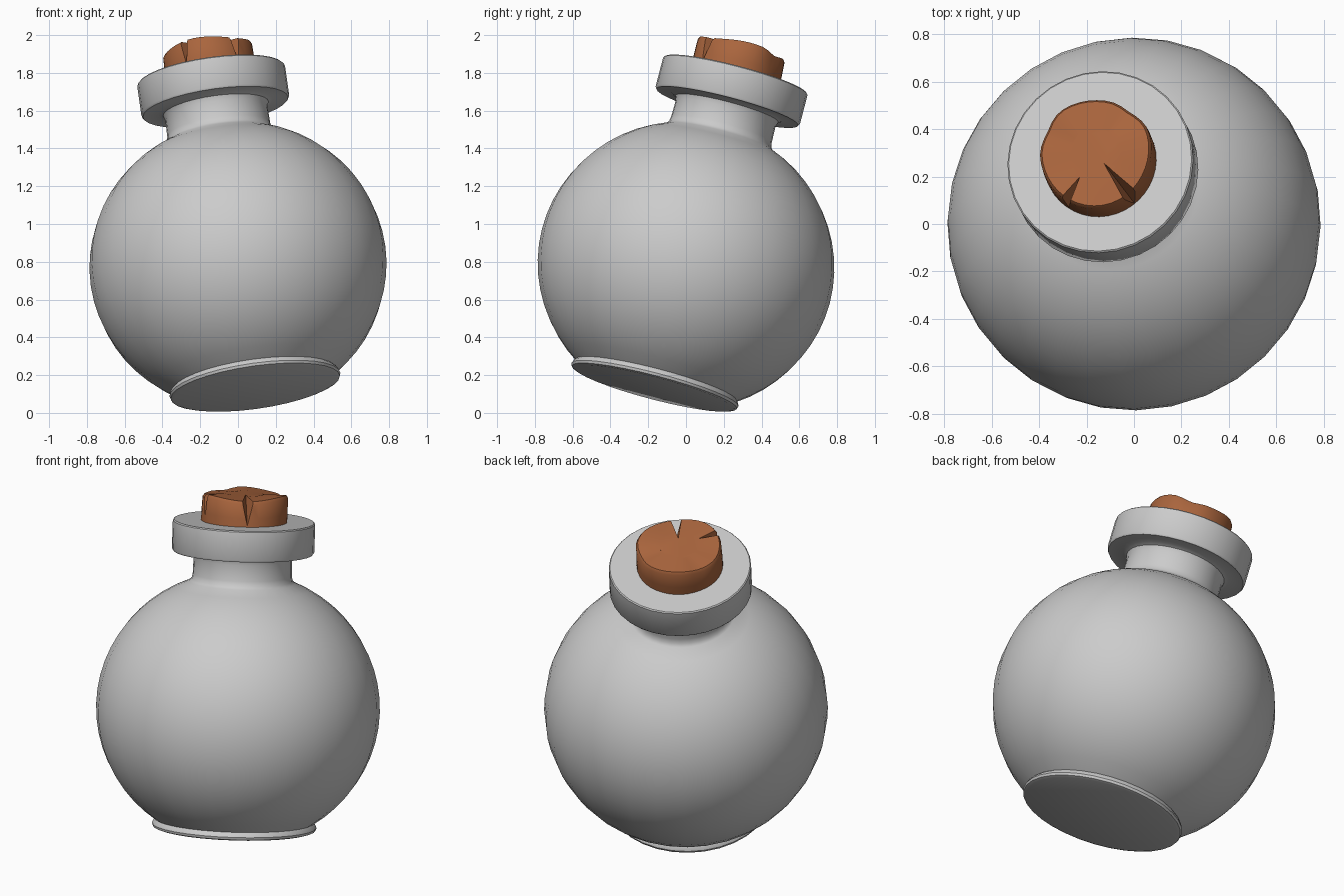
import bpy, bmesh
from math import sin, cos, pi, sqrt, radians
from mathutils import Vector, Matrix

if "Cube" in bpy.data.objects:
    bpy.data.objects.remove(bpy.data.objects["Cube"])

# Everything is built upright around the body centre, then tilted
AXIS = Vector((-0.136, 0.25, 0.959)).normalized()
TILT = Matrix.Translation((0, 0, 0.78)) @ \
    Vector((0, 0, 1)).rotation_difference(AXIS).to_matrix().to_4x4()


def material(name, colour):
    m = bpy.data.materials.new(name)
    m.use_nodes = True
    m.diffuse_color = (*colour, 1)
    m.node_tree.nodes["Principled BSDF"].inputs["Base Color"].default_value = (*colour, 1)
    return m


def make_object(name, bm, mat=None):
    bmesh.ops.recalc_face_normals(bm, faces=bm.faces)
    mesh = bpy.data.meshes.new(name)
    bm.to_mesh(mesh)
    bm.free()
    ob = bpy.data.objects.new(name, mesh)
    bpy.context.collection.objects.link(ob)
    ob.matrix_world = TILT
    if mat:
        mesh.materials.append(mat)
    return ob


def smooth(ob, degrees):
    bpy.ops.object.select_all(action='DESELECT')
    ob.select_set(True)
    bpy.context.view_layer.objects.active = ob
    bpy.ops.object.shade_smooth_by_angle(angle=radians(degrees))


def stack(rings):
    """Skin a list of point rings and cap both ends."""
    bm = bmesh.new()
    loops = [[bm.verts.new(p) for p in ring] for ring in rings]
    n = len(loops[0])
    for a, b in zip(loops, loops[1:]):
        for i in range(n):
            j = (i + 1) % n
            bm.faces.new((a[i], a[j], b[j], b[i]))
    bm.faces.new(loops[0])
    bm.faces.new(loops[-1])
    return bm


def circle(r, z, n=32):
    return [(r * cos(2 * pi * i / n), r * sin(2 * pi * i / n), z) for i in range(n)]


glass = material("pale grey glass", (0.6, 0.6, 0.6))
cork_brown = material("cork brown", (0.40, 0.13, 0.047))

# Bottle: foot ring, round body, neck and thick collar in one profile
R, H = 0.787, 0.762
foot = [(0.435, -0.678), (0.452, -0.672), (0.457, -0.658), (0.450, -0.642)]
body = [(R * sqrt(1 - (z / H) ** 2), z)
        for z in (H * sin(radians(-56 + 124 * i / 20)) for i in range(21))]
neck = [(0.280, 0.722), (0.275, 0.75), (0.273, 0.84), (0.282, 0.865), (0.305, 0.875)]
collar = [(0.388, 0.875), (0.395, 0.885), (0.395, 1.044), (0.389, 1.05)]
bottle = make_object("bottle", stack([circle(r, z) for r, z in foot + body + neck + collar]), glass)
smooth(bottle, 40)

# Cork stopper with an uneven, chipped upper edge
N = 40


def dent(a, centre):
    return max(0, 1 - abs((a - centre + pi) % (2 * pi) - pi) / 0.4)


def cork_ring(r, z, wear):
    pts = []
    for i in range(N):
        a = 2 * pi * i / N
        chip = wear * (dent(a, 0.9) + dent(a, 2.7))
        rr = r - 0.012 * chip + 0.004 * wear * sin(3 * a)
        pts.append((rr * cos(a), rr * sin(a), z + wear * 0.008 * sin(3 * a + 1) - 0.012 * chip))
    return pts


cork = make_object("cork", stack([cork_ring(0.238, 1.0, 0), cork_ring(0.24, 1.1, 0.4),
                                  cork_ring(0.238, 1.185, 1), cork_ring(0.228, 1.2, 1),
                                  cork_ring(0.11, 1.203, 0.4)]), cork_brown)


# Wedge-shaped splits cut into the cork's rim
def split(angle, inner, half_width, bottom):
    bm = bmesh.new()
    d = Vector((cos(angle), sin(angle), 0))
    side = Vector((-d.y, d.x, 0)) * half_width
    up = Vector((0, 0, 1.23))
    for p in (d * inner + up, d * 0.26 + side + up, d * 0.26 - side + up,
              d * 0.26 + Vector((0, 0, bottom))):
        bm.verts.new(p)
    bmesh.ops.convex_hull(bm, input=bm.verts)
    cutter = make_object("split_cutter", bm)
    bpy.context.view_layer.update()
    mod = cork.modifiers.new("split", 'BOOLEAN')
    mod.operation = 'DIFFERENCE'
    mod.solver = 'EXACT'
    mod.object = cutter
    bpy.context.view_layer.objects.active = cork
    bpy.ops.object.modifier_apply(modifier=mod.name)
    bpy.data.objects.remove(cutter)


split(radians(-51), 0.03, 0.045, 1.04)
split(radians(-121), 0.1, 0.03, 1.05)
smooth(cork, 35)
